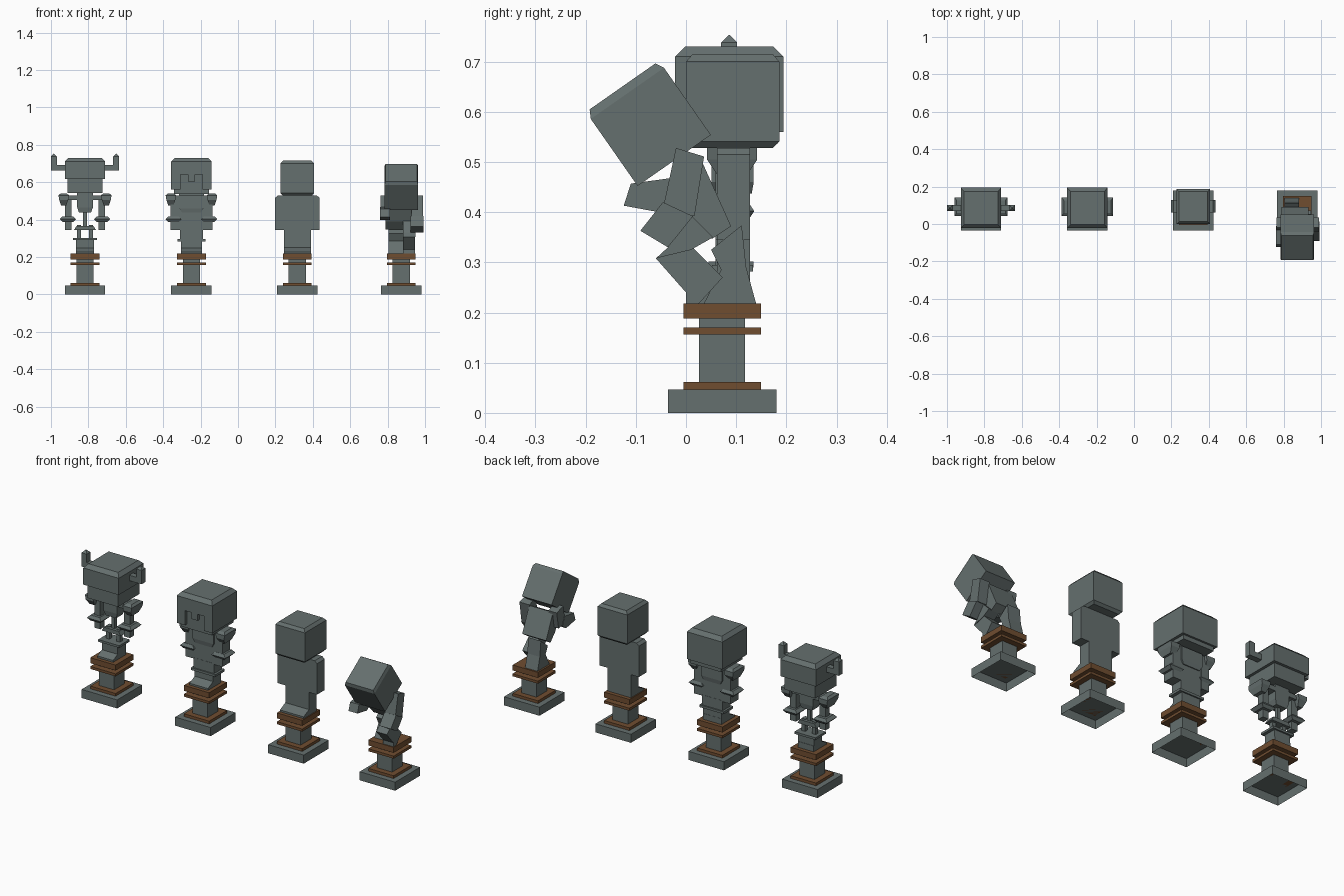
import bpy

cube = bpy.data.objects.get("Cube")
if cube:
    bpy.data.objects.remove(cube)


def material(name, rgb):
    m = bpy.data.materials.new(name)
    m.use_nodes = True
    m.diffuse_color = (*rgb, 1)
    m.node_tree.nodes["Principled BSDF"].inputs["Base Color"].default_value = (*rgb, 1)
    return m


STONE = material("grey_stone", (0.13, 0.16, 0.157))
WOOD = material("brown_trim", (0.16, 0.075, 0.03))


def make(name, verts, faces, mat):
    me = bpy.data.meshes.new(name)
    me.from_pydata(verts, [], faces)
    me.materials.append(mat)
    ob = bpy.data.objects.new(name, me)
    bpy.context.collection.objects.link(ob)
    return ob


def tower(name, cx, cy, sections, mat=STONE, bottom=True):
    """Rectangular sections (z, half_x, half_y), stacked upwards."""
    verts, faces = [], []
    for z, hx, hy in sections:
        verts += [(cx + sx * hx, cy + sy * hy, z)
                  for sx, sy in ((-1, -1), (1, -1), (1, 1), (-1, 1))]
    for k in range(0, len(verts) - 4, 4):
        for i in range(4):
            j = (i + 1) % 4
            faces.append((k + i, k + j, k + j + 4, k + i + 4))
    n = len(verts)
    faces.append((n - 4, n - 3, n - 2, n - 1))
    if bottom:
        faces.append((3, 2, 1, 0))
    return make(name, verts, faces, mat)


def box(name, x, y, z, mat=STONE):
    hx, hy = (x[1] - x[0]) / 2, (y[1] - y[0]) / 2
    return tower(name, x[0] + hx, y[0] + hy, [(z[0], hx, hy), (z[1], hx, hy)], mat)


def prism(name, x, outline):
    """Side outline of (y, z) points, extruded along x."""
    area = sum(a[0] * b[1] - b[0] * a[1] for a, b in zip(outline, outline[1:] + outline[:1]))
    if area < 0:
        outline = outline[::-1]
    n = len(outline)
    verts = [(px, y, z) for px in x for y, z in outline]
    faces = [tuple(reversed(range(n))), tuple(range(n, 2 * n))]
    faces += [(i, (i + 1) % n, (i + 1) % n + n, i + n) for i in range(n)]
    return make(name, verts, faces, STONE)


def pedestal(cx):
    cy = 0.072
    tower("pedestal_base", cx, cy, [(0, .108, .108), (.047, .108, .108)], bottom=False)
    tower("pedestal_column", cx, cy, [(.047, .046, .046), (.19, .046, .046)])
    for name, low, high in (("lower_trim", .047, .062), ("middle_trim", .156, .17),
                            ("upper_trim", .188, .218)):
        tower(name, cx, cy, [(low, .077, .077), (high, .077, .077)], WOOD)


def feet(cx, hx):
    prism("feet", (cx - hx, cx + hx),
          [(.015, .218), (.128, .218), (.128, .25), (.06, .25), (.015, .228)])


def arm_armour(cx, shoulder, wrist):
    """Shoulder guards and pointed wrist guards on both sides."""
    for s in (-1, 1):
        tower("shoulder_guard", cx + s * shoulder, .092,
              [(.475, .014, .03), (.505, .024, .05), (.53, .028, .05), (.54, .016, .034)])
        tower("wrist_guard", cx + s * wrist, .092,
              [(.387, .028, .034), (.402, .043, .044), (.417, .028, .034)])


def horned_skeleton(cx):
    tower("skull", cx, .086, [(.543, .093, .093), (.62, .093, .093)])
    tower("horned_helmet", cx, .086,
          [(.618, .108, .108), (.71, .108, .108), (.73, .09, .088)])
    for s in (-1, 1):
        tower("horn_arm", cx + s * .137, .086, [(.662, .03, .016), (.692, .03, .016)])
        tower("horn_tip", cx + s * .167, .086,
              [(.662, .016, .016), (.738, .016, .016), (.753, .001, .001)])
        tower("arm_bone", cx + s * .09, .092, [(.345, .018, .018), (.52, .018, .018)])
        tower("leg_bone", cx + s * .032, .092, [(.29, .011, .011), (.37, .011, .011)])
    tower("collar_plate", cx, .092, [(.505, .11, .033), (.53, .11, .033)])
    tower("chest_plate", cx, .092,
          [(.437, .032, .028), (.465, .042, .033), (.545, .042, .033)])
    tower("spine", cx, .092, [(.365, .01, .01), (.44, .01, .01)])
    tower("pelvis", cx, .092, [(.345, .058, .025), (.367, .045, .025)])
    tower("boots", cx, .09, [(.218, .048, .036), (.292, .048, .036)])
    tower("boot_rim", cx, .09, [(.29, .064, .045), (.302, .064, .045)])
    feet(cx, .048)
    arm_armour(cx, .114, .092)


def armoured_figure(cx):
    tower("head", cx, .09, [(.537, .093, .093), (.7, .093, .093)])
    # Helmet: crown, back, cheeks and nose guard around an open face
    tower("helmet_crown", cx, .086,
          [(.64, .108, .108), (.71, .108, .108), (.73, .09, .088)])
    box("helmet_back", (cx - .108, cx + .108), (.17, .194), (.56, .64))
    for s in (-1, 1):
        tower("helmet_side", cx + s * .1, .074, [(.56, .008, .096), (.64, .008, .096)])
        tower("helmet_cheek", cx + s * .083, -.01, [(.56, .025, .012), (.64, .025, .012)])
        tower("arm", cx + s * .088, .093, [(.345, .024, .034), (.53, .024, .034)])
    box("nose_guard", (cx - .018, cx + .018), (-.022, .002), (.605, .642))
    tower("torso", cx, .093, [(.345, .066, .033), (.54, .066, .033)])
    tower("breastplate", cx, .093, [(.437, .05, .038), (.46, .064, .042), (.53, .064, .042)])
    tower("legs", cx, .093, [(.218, .056, .034), (.28, .056, .034),
                             (.295, .062, .034), (.35, .062, .034)])
    tower("boot_rim", cx, .093, [(.282, .074, .041), (.295, .074, .041)])
    feet(cx, .056)
    arm_armour(cx, .11, .095)


def plain_figure(cx):
    tower("head", cx, .093, [(.528, .078, .08), (.541, .09, .093),
                             (.7, .09, .093), (.715, .076, .08)])
    tower("torso_and_arms", cx, .095, [(.345, .12, .033), (.515, .12, .033), (.528, .106, .033)])
    tower("legs", cx, .095, [(.218, .072, .033), (.345, .072, .033)])
    feet(cx, .072)


def bowed_figure(cx):
    # Head tipped forward over the chest
    head = tower("head", 0, 0, [(-.09, .09, .089), (.073, .09, .089), (.09, .084, .08)])
    head.location = (cx, -.075, .577)
    head.rotation_euler.x = .61
    prism("torso", (cx - .085, cx + .06),
          [(-.03, .475), (.03, .505), (.09, .372), (.052, .347), (.012, .39)])
    prism("left_upper_arm", (cx + .055, cx + .115),
          [(-.02, .528), (.036, .511), (.017, .392), (-.046, .407)])
    prism("left_forearm", (cx + .05, cx + .12),
          [(-.046, .42), (.014, .392), (-.036, .33), (-.091, .363)])
    prism("right_upper_arm", (cx - .112, cx - .06),
          [(-.02, .528), (.036, .511), (.02, .42), (-.04, .43)])
    prism("right_forearm", (cx - .114, cx - .06),
          [(-.124, .413), (-.11, .457), (-.03, .468), (-.01, .42), (-.043, .398)])
    prism("left_thigh", (cx + .01, cx + .075),
          [(.012, .392), (.054, .35), (.01, .325), (-.06, .308), (-.036, .33)])
    prism("left_shin", (cx + .01, cx + .072),
          [(-.06, .308), (.008, .335), (.073, .27), (.025, .217), (0, .217), (0, .24)])
    prism("right_leg", (cx - .068, cx + .008),
          [(.05, .325), (.111, .374), (.12, .29), (.14, .217), (.035, .217), (.07, .285)])


for figure, x in ((horned_skeleton, -.818), (armoured_figure, -.249),
                  (plain_figure, .317), (bowed_figure, .873)):
    pedestal(x)
    figure(x)
